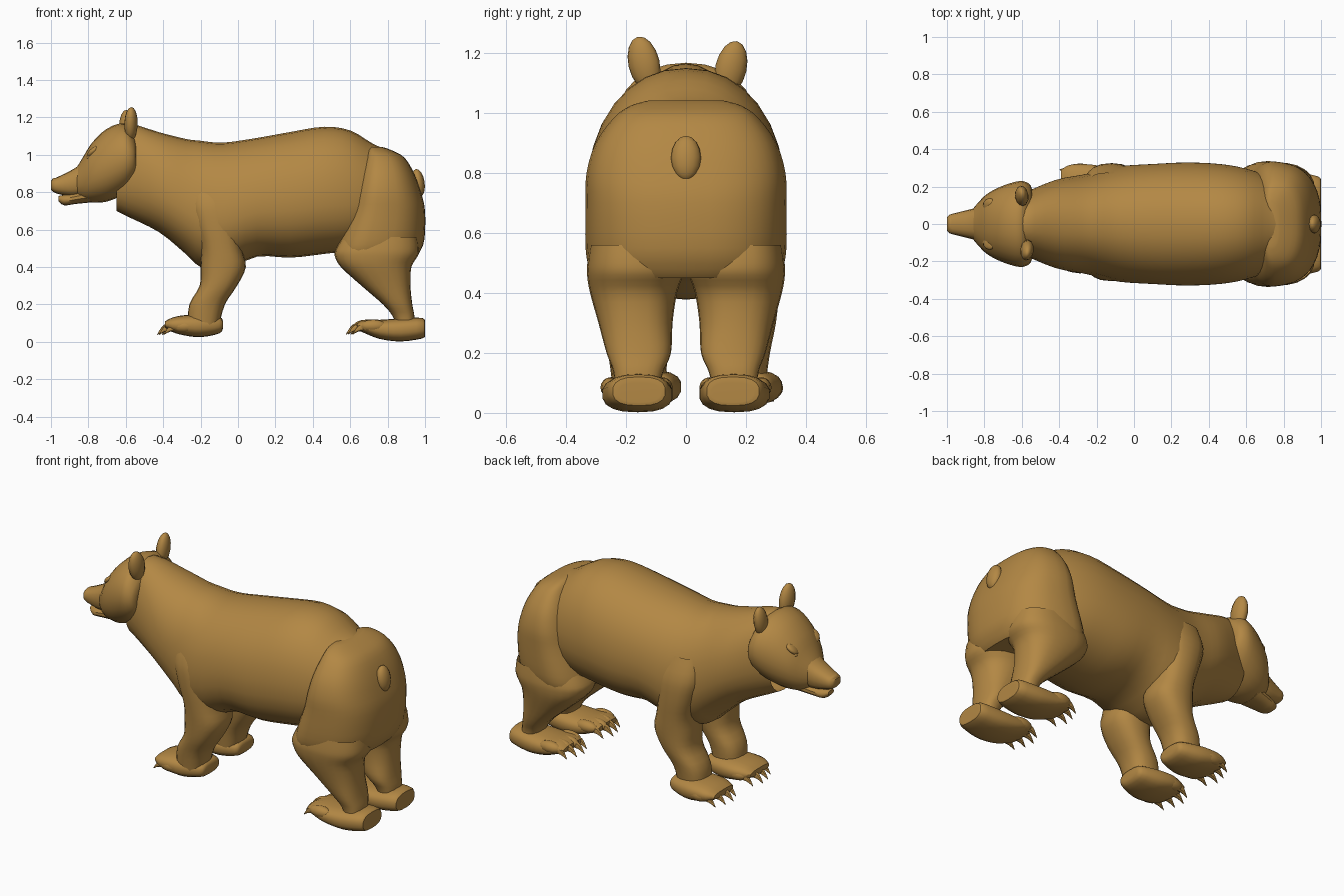
import bpy, bmesh, math

fur = bpy.data.materials.new("brown fur")
fur.diffuse_color = (0.45, 0.245, 0.058, 1)


def finish(name, bm):
    bmesh.ops.recalc_face_normals(bm, faces=bm.faces)
    me = bpy.data.meshes.new(name)
    bm.to_mesh(me)
    bm.free()
    me.materials.append(fur)
    ob = bpy.data.objects.new(name, me)
    bpy.context.collection.objects.link(ob)
    return ob


def smooth_rings(rings, steps):
    """Catmull-Rom interpolation between the given cross-sections."""
    out, n = [], len(rings)
    for i in range(n - 1):
        p = [rings[max(0, min(n - 1, i + k))] for k in (-1, 0, 1, 2)]
        for j in range(steps):
            t = j / steps
            out.append([0.5 * (2 * b + (c - a) * t + (2 * a - 5 * b + 4 * c - d) * t * t
                               + (3 * b - a - 3 * c + d) * t ** 3)
                        for a, b, c, d in zip(*p)])
    out.append(rings[-1])
    return out


def loft(name, axis, rings, n=20, power=2.2, side=1, dy=0, steps=3, taper=0, caps=True):
    """Rings are (t, a0, a1, y0, y1); a is z when axis is x, and x when axis is z."""
    bm = bmesh.new()
    loops = []
    for t, a0, a1, y0, y1 in smooth_rings(rings, steps):
        loop = []
        for k in range(n):
            u = 2 * math.pi * k / n
            c, s = (math.copysign(abs(v) ** (2 / power), v) for v in (math.cos(u), math.sin(u)))
            a = (a0 + a1) / 2 + (a1 - a0) / 2 * c
            y = dy + side * ((y0 + y1) / 2 + (y1 - y0) / 2 * s * (1 - taper * c))
            loop.append(bm.verts.new((t, y, a) if axis == 'x' else (a, y, t)))
        loops.append(loop)
    for p, q in zip(loops, loops[1:]):
        for k in range(n):
            bm.faces.new((p[k], p[(k + 1) % n], q[(k + 1) % n], q[k]))
    if caps:
        bm.faces.new(loops[0])
        bm.faces.new(loops[-1])
    return finish(name, bm)


def sym(rows):
    return [(t, a, b, -w, w) for t, a, b, w in rows]


def blob(name, loc, size, rot=(0, 0, 0), seg=12):
    bm = bmesh.new()
    bmesh.ops.create_uvsphere(bm, u_segments=seg, v_segments=8, radius=1)
    ob = finish(name, bm)
    ob.location, ob.scale, ob.rotation_euler = loc, size, rot
    return ob


# Torso with neck, open where it runs into the head and the hips
loft("torso", 'x', sym([
    (-.65, .70, 1.12, .14), (-.58, .665, 1.165, .17), (-.42, .585, 1.12, .235),
    (-.28, .47, 1.085, .262), (-.20, .40, 1.075, .28), (-.08, .38, 1.065, .308),
    (.10, .455, 1.09, .32), (.28, .45, 1.122, .328), (.46, .47, 1.15, .32),
    (.60, .49, 1.13, .295), (.72, .54, 1.06, .25), (.80, .62, 1.025, .18)]),
    n=28, taper=.1, caps=False)

# Broad hips joining both thighs, narrower towards the tail
loft("hips", 'z', sym([
    (.45, .535, .95, .29), (.48, .517, .972, .315), (.55, .532, .997, .328),
    (.70, .588, 1.0, .328), (.80, .615, .978, .325), (.90, .643, .942, .295),
    (.985, .672, .89, .235), (1.025, .69, .82, .18), (1.042, .71, .77, .12)]),
    n=36, power=2.7, taper=.12)

# Head, muzzle, jaw, nose
loft("head", 'x', sym([
    (-.545, .87, 1.08, .185), (-.56, .84, 1.12, .215), (-.61, .79, 1.168, .23),
    (-.70, .75, 1.14, .205), (-.78, .745, 1.065, .165), (-.83, .755, .985, .118),
    (-.87, .78, .92, .07)]), n=24, power=2.1)
loft("muzzle", 'x', sym([
    (-.80, .79, .985, .095), (-.87, .775, .93, .08), (-.95, .788, .888, .06),
    (-.985, .80, .872, .05), (-1.0, .815, .86, .034)]), n=16, power=2.5)
loft("lower_jaw", 'x', sym([
    (-.79, .745, .82, .085), (-.87, .737, .80, .07), (-.93, .73, .786, .052),
    (-.96, .752, .78, .027)]), n=14)
blob("nose", (-.977, 0, .855), (.022, .045, .022))

# Ears (the pair sits a little uneven), brows and eyes
for s, x, y, z in ((-1, -.572, -.14, 1.165), (1, -.60, .15, 1.15)):
    blob("ear", (x, y, z), (.036, .053, .092), (s * -.22, .05, s * .15))
    blob("brow", (-.765, s * .09, 1.015), (.05, .05, .022), (0, -.7, s * .5))
    blob("eye", (-.79, s * .10, .985), (.02, .02, .014))

# Tail
blob("tail", (.963, 0, .85), (.035, .05, .075), (0, -.15, 0))


def paw(name, side, dy, rows, y0, y1, claw_x, claw_z):
    """Flat foot with four toes, each with a curved claw."""
    loft(name, 'x', rows, n=18, power=2.6, side=side, dy=dy)
    for i in range(4):
        f = (i + .5) / 4
        y = y0 + (y1 - y0) * f
        x = claw_x + .05 * abs(f - .45) * 2
        blob(name + "_toe", (x + .11, dy + side * y, claw_z + .043), (.07, .034, .034))
        loft(name + "_claw", 'x', [
            (x + .09, claw_z + .018, claw_z + .066, y - .018, y + .018),
            (x + .035, claw_z + .014, claw_z + .050, y - .013, y + .013),
            (x, claw_z - .004, claw_z, y - .002, y + .002)], n=8, side=side, dy=dy)


for s in (-1, 1):
    # Hind leg from the thigh to the ankle
    loft("hind_leg", 'z', [
        (.56, .56, .96, .03, .32), (.50, .525, .968, .015, .329), (.46, .517, .962, .01, .330),
        (.40, .55, .927, .03, .320), (.30, .66, .922, .045, .292), (.20, .775, .932, .05, .265),
        (.14, .825, .943, .075, .243), (.08, .85, .945, .09, .235)],
        n=24, power=2.5, side=s, caps=False)
    paw("hind_foot", s, 0, [
        (1.0, .035, .10, .085, .225), (.985, .018, .128, .06, .255), (.87, .002, .125, .045, .277),
        (.76, .015, .118, .045, .28), (.68, .045, .118, .055, .275), (.635, .065, .098, .075, .25)],
        .05, .28, .57, .042)

    # Front leg from the shoulder to the wrist
    loft("front_leg", 'z', [
        (.86, -.25, -.04, .11, .262), (.74, -.265, .0, .08, .308),
        (.62, -.235, .005, .06, .315), (.50, -.20, .02, .05, .308), (.40, -.20, .042, .05, .30),
        (.30, -.205, -.005, .06, .29), (.20, -.26, -.07, .07, .27),
        (.09, -.27, -.10, .08, .255)], n=20, power=2.5, side=s, dy=.01, caps=False)
    paw("front_foot", s, .03, [
        (-.08, .075, .11, .10, .23), (-.10, .045, .135, .075, .255), (-.20, .025, .145, .05, .285),
        (-.29, .035, .142, .045, .292), (-.35, .052, .13, .06, .285), (-.39, .075, .11, .08, .26)],
        .05, .29, -.44, .04)

# Smooth shading with sharp creases kept
bpy.ops.object.select_all(action='SELECT')
bpy.context.view_layer.objects.active = bpy.context.selected_objects[0]
bpy.ops.object.shade_smooth_by_angle(angle=math.radians(40))
